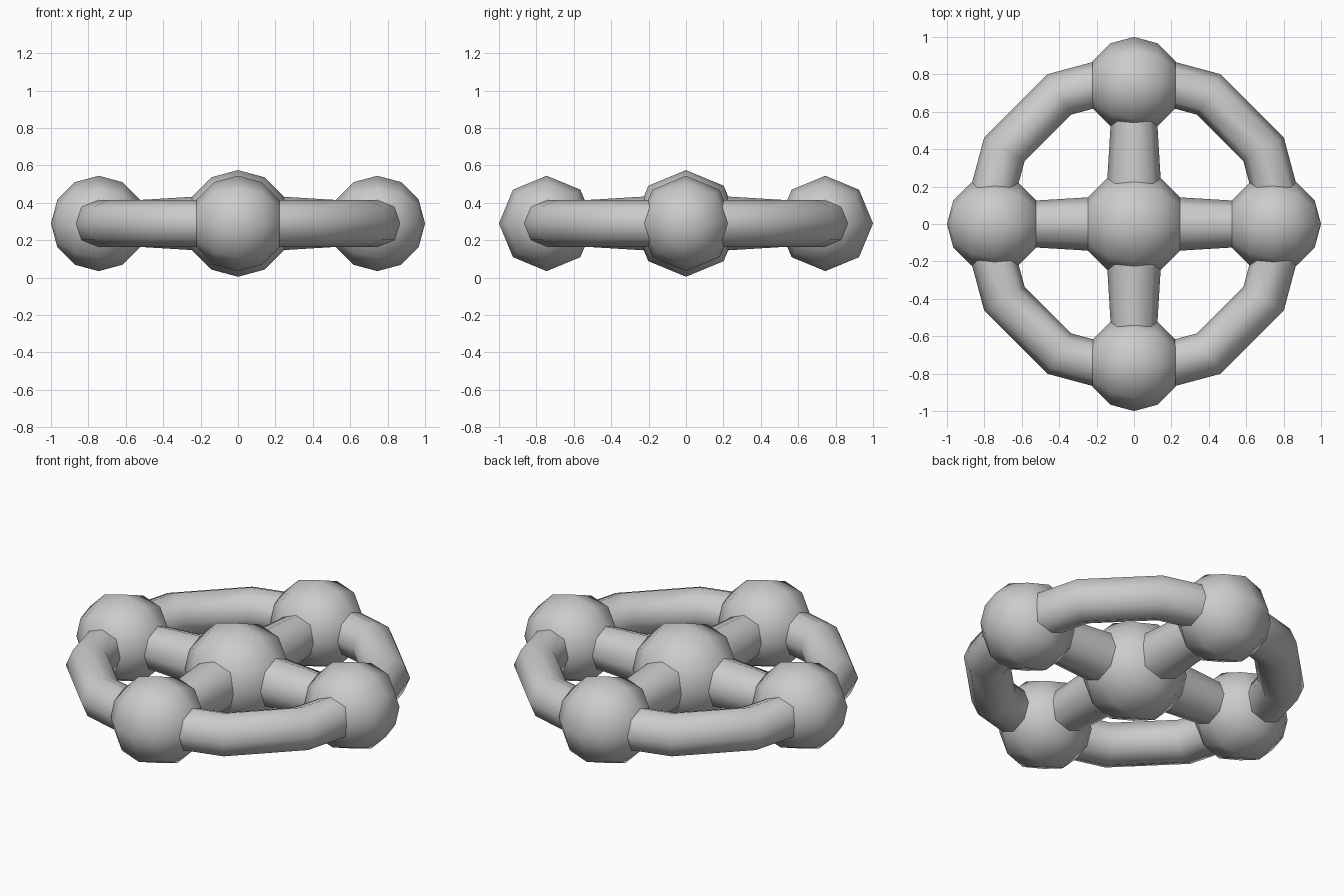
import bpy
from math import pi, cos, sin

if "Cube" in bpy.data.objects:
    bpy.data.objects.remove(bpy.data.objects["Cube"])

Z = 0.29  # height of the shared mid plane


def smooth(name):
    ob = bpy.context.object
    ob.name = name
    bpy.ops.object.shade_smooth()
    return ob


def ball(name, x, y, r):
    # low-poly ball with its poles along x
    bpy.ops.mesh.primitive_uv_sphere_add(segments=8, ring_count=6, radius=r,
                                         location=(x, y, Z), rotation=(0, pi / 2, 0))
    return smooth(name)


# Outer twelve-sided rim
bpy.ops.mesh.primitive_torus_add(major_segments=12, minor_segments=8,
                                 major_radius=0.80, minor_radius=0.125,
                                 location=(0, 0, Z))
smooth("rim")

# Centre hub
ball("hub", 0, 0, 0.285)

# Four knobs on the rim with tapered spokes to the hub
R, START, END = 0.745, 0.12, 0.65
for i, side in enumerate(("right", "back", "left", "front")):
    a = i * pi / 2
    ball(side + "_knob", R * cos(a), R * sin(a), 0.255)
    mid = (START + END) / 2
    bpy.ops.mesh.primitive_cone_add(vertices=8, radius1=0.15, radius2=0.118,
                                    depth=END - START, end_fill_type='NOTHING',
                                    location=(mid * cos(a), mid * sin(a), Z),
                                    rotation=(0, pi / 2, a))
    smooth(side + "_spoke")
